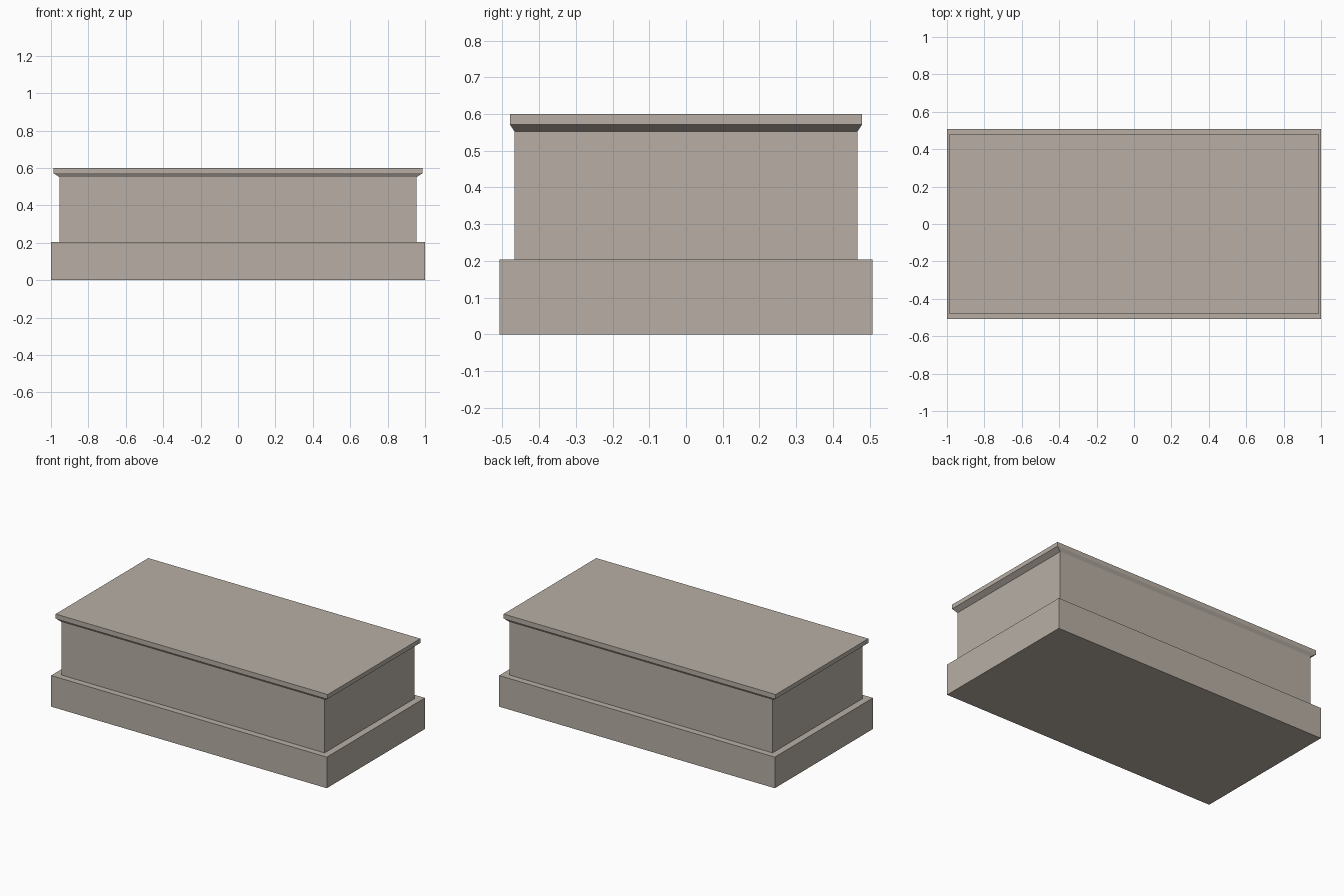
import bpy
import bmesh

default = bpy.data.objects.get("Cube")
if default:
    bpy.data.objects.remove(default, do_unlink=True)

# Single stone colour
stone = bpy.data.materials.new("warm_grey_stone")
stone.use_nodes = True
colour = (0.48, 0.43, 0.376, 1)
stone.diffuse_color = colour
bsdf = next(n for n in stone.node_tree.nodes if n.type == "BSDF_PRINCIPLED")
bsdf.inputs["Base Color"].default_value = colour
bsdf.inputs["Roughness"].default_value = 0.9


def stacked_block(name, levels):
    """Closed solid through rectangles given as (half width, half depth, height)."""
    bm = bmesh.new()
    rings = [[bm.verts.new((sx * w, sy * d, z))
              for sx, sy in ((-1, -1), (1, -1), (1, 1), (-1, 1))]
             for w, d, z in levels]
    for low, high in zip(rings, rings[1:]):
        for i in range(4):
            j = (i + 1) % 4
            bm.faces.new((low[i], low[j], high[j], high[i]))
    bm.faces.new(rings[0][::-1])
    bm.faces.new(rings[-1])
    mesh = bpy.data.meshes.new(name)
    bm.to_mesh(mesh)
    bm.free()
    mesh.materials.append(stone)
    obj = bpy.data.objects.new(name, mesh)
    bpy.context.collection.objects.link(obj)
    return obj


# Wide plinth, recessed body, and slab with a chamfered underside
stacked_block("plinth", [(1, 0.508, 0), (1, 0.508, 0.204)])
stacked_block("body", [(0.955, 0.467, 0.204), (0.955, 0.467, 0.552)])
stacked_block("top_slab", [(0.955, 0.467, 0.552), (0.987, 0.48, 0.572), (0.987, 0.48, 0.6)])
